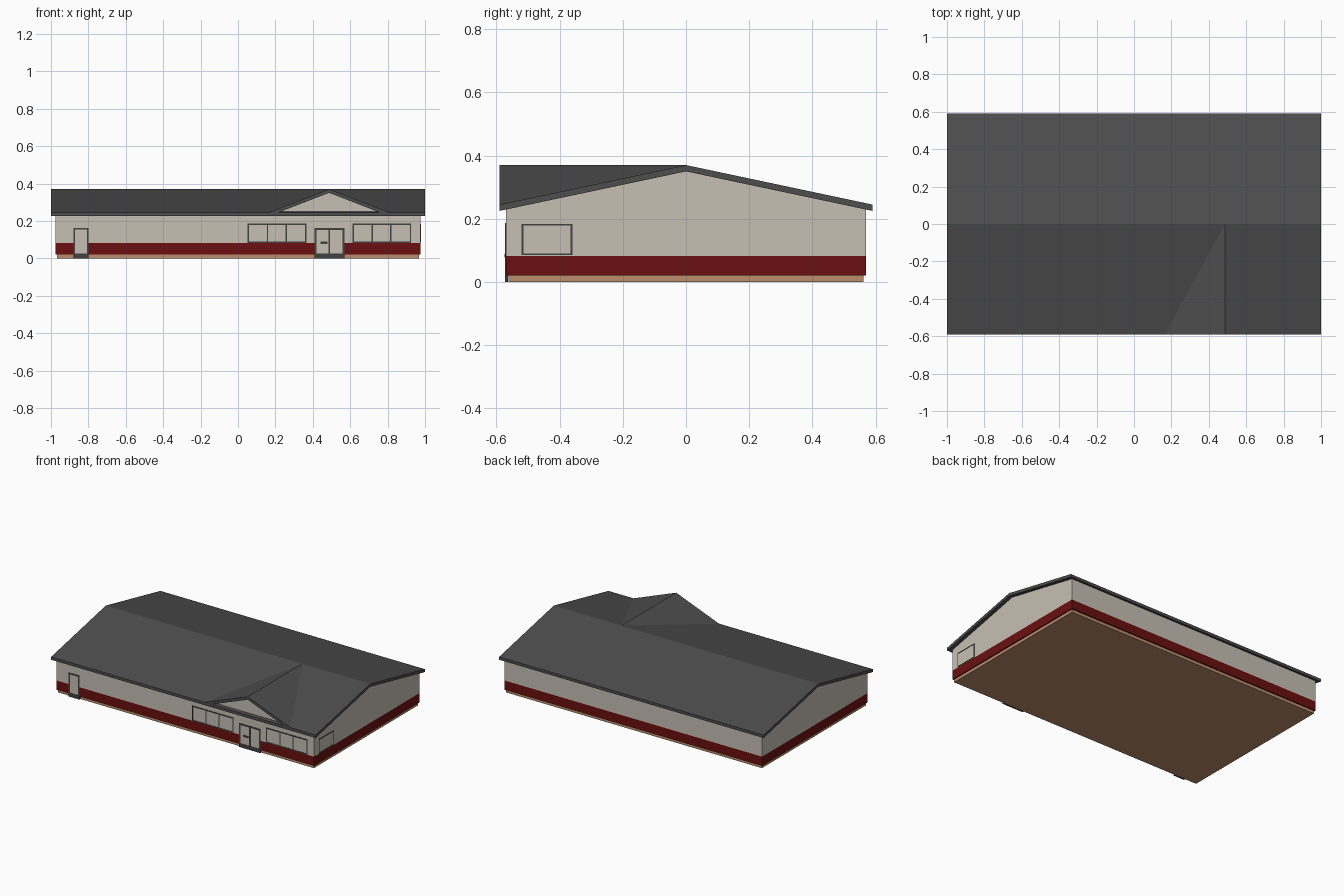
import bpy, bmesh

if "Cube" in bpy.data.objects:
    bpy.data.objects.remove(bpy.data.objects["Cube"])

W, D = 0.975, 0.57            # wall half width / half depth
RX, RY = 1.0, 0.59            # roof half width / half depth
EAVE, RIDGE, TH = 0.245, 0.37, 0.02


def mat(name, r, g, b):
    m = bpy.data.materials.new(name)
    m.diffuse_color = (r, g, b, 1)
    m.use_nodes = True
    m.node_tree.nodes["Principled BSDF"].inputs["Base Color"].default_value = m.diffuse_color
    return m


BEIGE = mat("beige wall", 0.57, 0.52, 0.455)
RED = mat("dark red band", 0.145, 0.005, 0.005)
TAN = mat("tan foundation", 0.50, 0.27, 0.15)
GREY = mat("charcoal roof", 0.075, 0.075, 0.075)
TRIM = mat("dark trim", 0.05, 0.053, 0.05)


def finish(bm, name, material):
    bmesh.ops.recalc_face_normals(bm, faces=bm.faces)
    me = bpy.data.meshes.new(name)
    bm.to_mesh(me)
    bm.free()
    me.materials.append(material)
    ob = bpy.data.objects.new(name, me)
    bpy.context.collection.objects.link(ob)
    return ob


def add_box(bm, lo, hi):
    geo = bmesh.ops.create_cube(bm, size=1)
    for v in geo["verts"]:
        for i in range(3):
            v.co[i] = lo[i] if v.co[i] < 0 else hi[i]


def box(name, lo, hi, material):
    bm = bmesh.new()
    add_box(bm, lo, hi)
    return finish(bm, name, material)


def extrude(name, pts, vec, material):
    """Solid from a planar outline swept along vec."""
    bm = bmesh.new()
    f = bm.faces.new([bm.verts.new(p) for p in pts])
    r = bmesh.ops.extrude_face_region(bm, geom=[f])
    bmesh.ops.translate(bm, vec=vec, verts=[e for e in r["geom"] if isinstance(e, bmesh.types.BMVert)])
    return finish(bm, name, material)


def roof_under(y):
    return RIDGE - TH - abs(y) * (RIDGE - EAVE) / RY


# Foundation, red band and gabled walls
box("foundation", (-W + 0.007, -D + 0.008, 0), (W - 0.007, D - 0.008, 0.02), TAN)
box("red_band", (-W, -D, 0.02), (W, D, 0.083), RED)
extrude("walls", [(-W, -D, 0.083), (-W, D, 0.083), (-W, D, roof_under(D)),
                  (-W, 0, roof_under(0)), (-W, -D, roof_under(D))], (2 * W, 0, 0), BEIGE)

# Main roof slab
extrude("main_roof", [(-RX, -RY, EAVE), (-RX, 0, RIDGE), (-RX, RY, EAVE),
                      (-RX, RY, EAVE - TH), (-RX, 0, RIDGE - TH), (-RX, -RY, EAVE - TH)],
        (2 * RX, 0, 0), GREY)

# Entrance gable roof: two triangular slopes running back to the main ridge
CX, HALF = 0.487, 0.323
for side, name in ((-1, "entrance_roof_left"), (1, "entrance_roof_right")):
    extrude(name, [(CX, -RY, RIDGE), (CX, 0, RIDGE), (CX + side * HALF, -RY, EAVE)],
            (0, 0, -TH), GREY)
inner = HALF * (1 - TH / (RIDGE - EAVE)) + 0.004
extrude("entrance_gable_wall", [(CX - inner, -D, EAVE), (CX + inner, -D, EAVE), (CX, -D, RIDGE - TH)],
        (0, 0.01, 0), BEIGE)


def opening(name, u0, u1, z0, z1, splits=(), bar=0.007, kick=0.0, on_side=False):
    """Framed panes on the front wall, or on the right wall when on_side."""
    def span(a, b, za, zb, depth, back):
        if on_side:
            return (W - back, a, za), (W + depth, b, zb)
        return (a, -D - depth, za), (b, -D + back, zb)
    bm = bmesh.new()
    for u in (u0, *splits, u1):
        c = min(max(u, u0 + bar / 2), u1 - bar / 2)
        add_box(bm, *span(c - bar / 2, c + bar / 2, z0, z1, 0.003, 0.006))
    add_box(bm, *span(u0, u1, z1 - bar, z1, 0.003, 0.006))
    add_box(bm, *span(u0, u1, z0, z0 + max(bar, kick), 0.003, 0.006))
    finish(bm, name + "_frame", TRIM)
    box(name + "_pane", *span(u0 + 0.002, u1 - 0.002, z0 + 0.002, z1 - 0.002, 0.001, 0.004), BEIGE)


# Doors and windows
opening("side_door", -0.88, -0.798, 0, 0.162, bar=0.009, kick=0.026)
opening("entrance_door", 0.41, 0.57, 0, 0.162, (0.488,), bar=0.010, kick=0.026)
opening("left_window", 0.052, 0.366, 0.083, 0.186, (0.158, 0.258))
opening("right_window", 0.612, 0.926, 0.083, 0.186, (0.718, 0.816))
opening("end_window", -0.52, -0.36, 0.085, 0.183, bar=0.005, on_side=True)

# Entrance door handle
box("door_handle", (0.44, -D - 0.004, 0.077), (0.478, -D, 0.089), TRIM)
